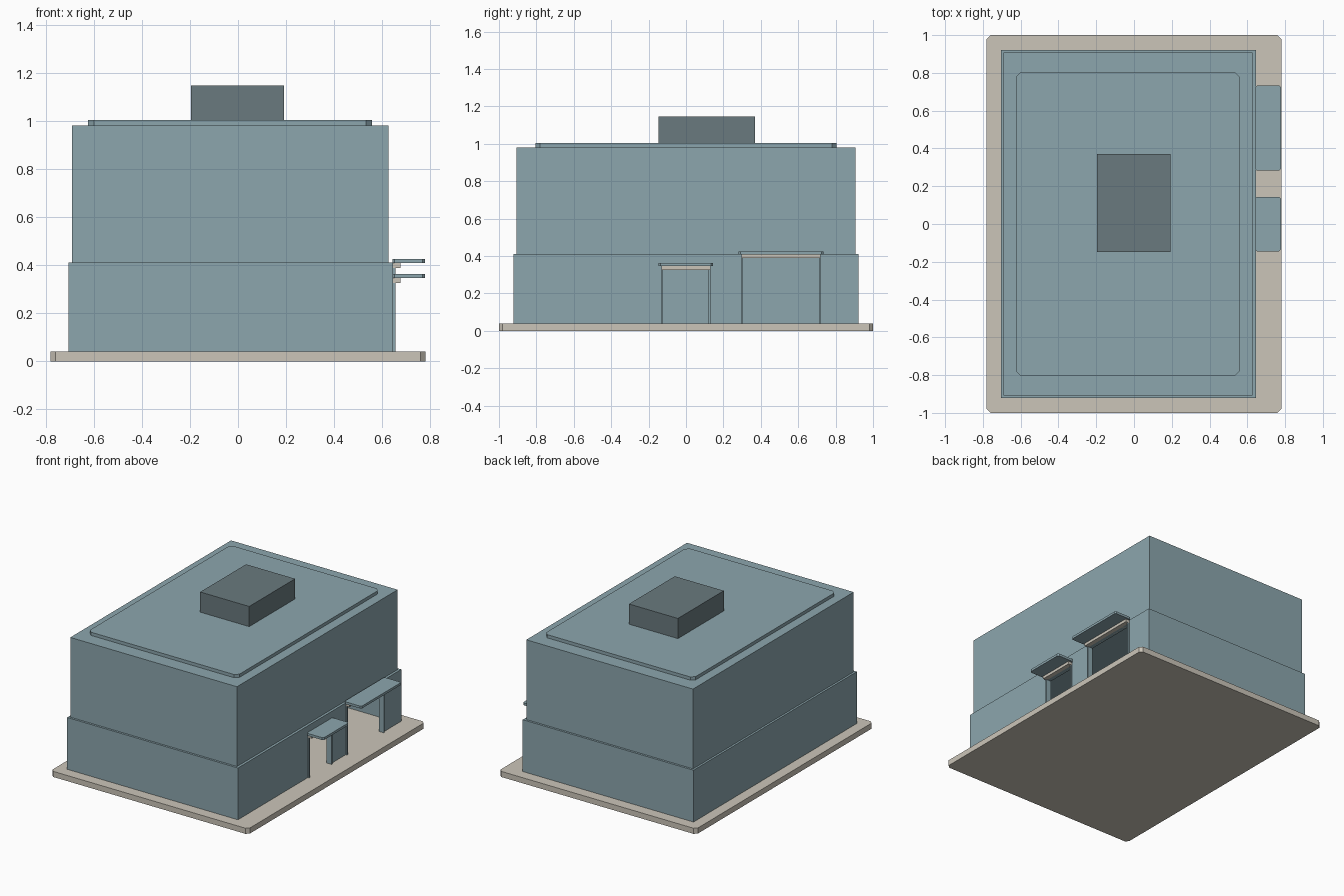
import bpy, bmesh
from mathutils import Vector

cube = bpy.data.objects.get("Cube")
if cube:
    bpy.data.objects.remove(cube, do_unlink=True)


def make_material(name, rgb):
    mat = bpy.data.materials.new(name)
    mat.use_nodes = True
    mat.diffuse_color = (*rgb, 1)
    mat.node_tree.nodes["Principled BSDF"].inputs["Base Color"].default_value = (*rgb, 1)
    return mat


BLUE = make_material("slate blue", (0.262, 0.38, 0.42))
STONE = make_material("pale stone", (0.6, 0.56, 0.485))
GREY = make_material("dark grey", (0.143, 0.193, 0.209))


def box(name, x, y, z, mat, chamfer=0.0, segments=1):
    """Box from (min, max) ranges, with optional cut vertical corners."""
    bm = bmesh.new()
    bmesh.ops.create_cube(bm, size=1)
    low = Vector((x[0], y[0], z[0]))
    high = Vector((x[1], y[1], z[1]))
    for v in bm.verts:
        v.co = [(high if c > 0 else low)[i] for i, c in enumerate(v.co)]
    if chamfer:
        upright = [e for e in bm.edges if abs(e.verts[0].co.z - e.verts[1].co.z) > 1e-5]
        bmesh.ops.bevel(bm, geom=upright, offset=chamfer, segments=segments,
                        profile=0.5, affect='EDGES')
    mesh = bpy.data.meshes.new(name)
    bm.to_mesh(mesh)
    bm.free()
    mesh.materials.append(mat)
    obj = bpy.data.objects.new(name, mesh)
    bpy.context.scene.collection.objects.link(obj)
    return obj


def cut(target, cutter):
    """Subtract the cutter from the target and discard the cutter."""
    mod = target.modifiers.new("cut", 'BOOLEAN')
    mod.operation, mod.solver, mod.object = 'DIFFERENCE', 'EXACT', cutter
    bpy.context.view_layer.update()
    graph = bpy.context.evaluated_depsgraph_get()
    mesh = bpy.data.meshes.new_from_object(target.evaluated_get(graph))
    target.modifiers.clear()
    target.data = mesh
    bpy.data.objects.remove(cutter, do_unlink=True)


# Ground slab, which is also the floor inside
box("base_slab", (-0.78, 0.78), (-1, 1), (0, 0.04), STONE, 0.02)

# Hollow ground storey
WALL = 0.645
ground = box("ground_storey", (-0.705, WALL), (-0.922, 0.922), (0.04, 0.41), BLUE)
cut(ground, box("room_cutter", (-0.675, WALL - 0.03), (-0.892, 0.892), (0, 0.4), BLUE))

# Upper storey, roof panel and roof unit
box("upper_storey", (-0.69, 0.627), (-0.907, 0.907), (0.41, 0.98), BLUE)
box("roof_panel", (-0.623, 0.558), (-0.805, 0.805), (0.98, 1.003), BLUE, 0.025)
box("roof_unit", (-0.195, 0.192), (-0.148, 0.37), (1.003, 1.147), GREY)

# Doorways: opening, side jambs, lintel and canopy
JAMB = 0.009
for name, y0, y1, top in (("small", -0.132, 0.13, 0.326), ("large", 0.296, 0.72, 0.388)):
    cut(ground, box("door_cutter", (0.5, 0.8), (y0 + JAMB, y1 - JAMB), (0, top), BLUE))
    for side, a in (("front", y0), ("back", y1 - JAMB)):
        box(f"{name}_door_{side}_jamb", (WALL - 0.03, WALL + 0.01),
            (a, a + JAMB), (0.04, top), BLUE)
    box(f"{name}_door_lintel", (WALL - 0.02, WALL + 0.03), (y0, y1), (top, top + 0.02), STONE)
    box(f"{name}_door_canopy", (WALL - 0.003, 0.777), (y0 - 0.014, y1 + 0.014),
        (top + 0.02, top + 0.037), BLUE, 0.01)
